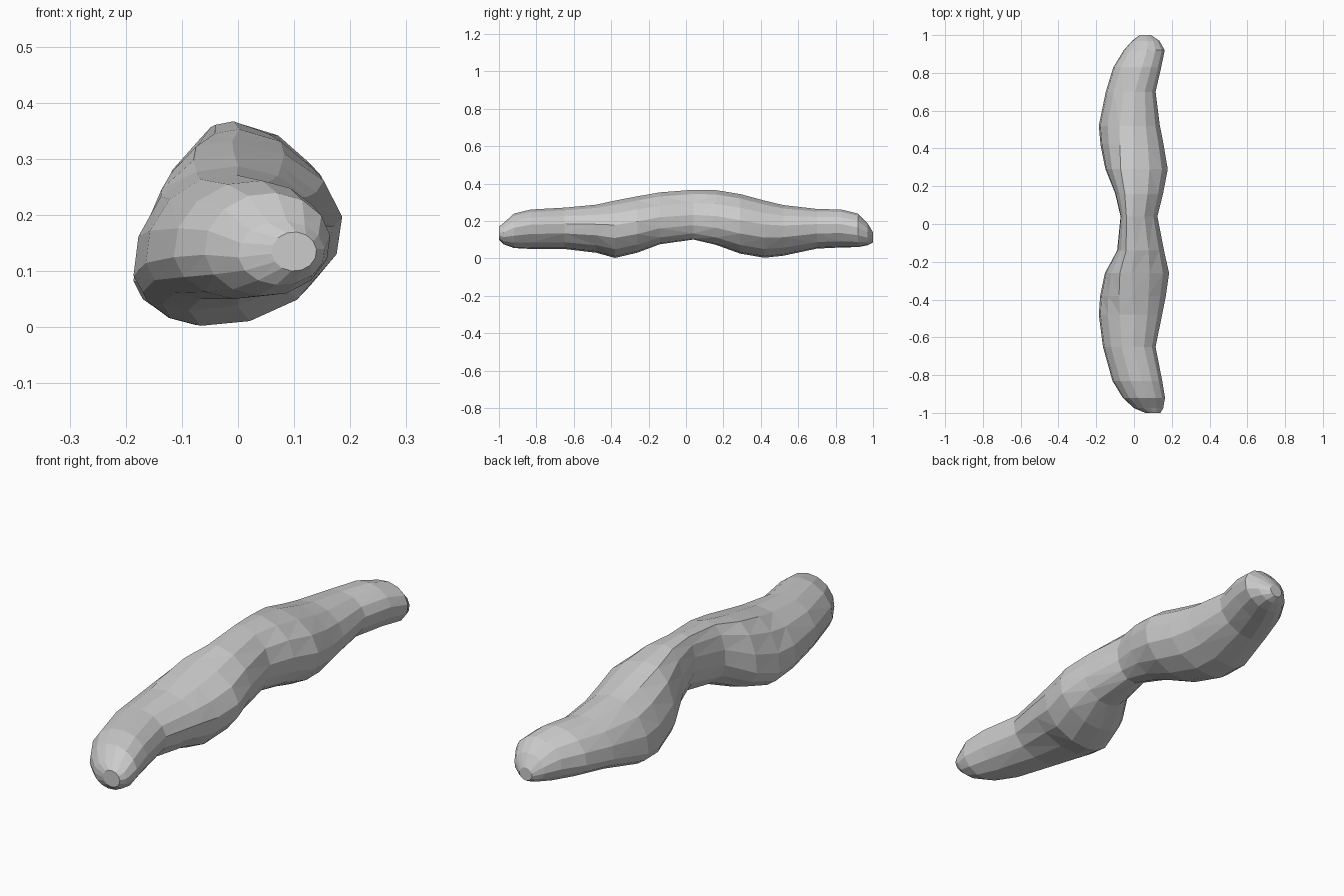
import bpy, bmesh
from math import sin, cos, pi

if "Cube" in bpy.data.objects:
    bpy.data.objects.remove(bpy.data.objects["Cube"])

SIDES = 14

# stations along the body: y, left x, right x, bottom z, top z
STATIONS = [
    (-1.0, .06, .14, .10, .17), (-.975, .00, .155, .075, .19),
    (-.92, -.06, .165, .055, .24), (-.83, -.115, .15, .05, .262),
    (-.65, -.165, .115, .05, .272), (-.48, -.187, .15, .03, .288),
    (-.38, -.18, .17, .002, .31), (-.26, -.155, .187, .03, .333),
    (-.14, -.09, .16, .075, .354), (.04, -.072, .125, .10, .368),
    (.16, -.10, .155, .072, .366), (.29, -.152, .18, .025, .345),
    (.42, -.178, .158, .003, .31), (.52, -.187, .138, .014, .286),
    (.70, -.15, .115, .052, .265), (.83, -.11, .145, .058, .262),
    (.92, -.055, .163, .06, .24), (.97, -.01, .135, .07, .19),
    (1.0, .03, .09, .085, .14),
]

# skew of the section by |y|: top x, bottom x, left height, right height (fractions)
SKEW = [(0, .22, .62, .55, .42), (.28, .36, .40, .32, .50),
        (.48, .50, .33, .27, .54), (.80, .55, .45, .38, .58),
        (1.0, .50, .50, .50, .50)]


def skew_at(d):
    for a, b in zip(SKEW, SKEW[1:]):
        if d <= b[0]:
            t = (d - a[0]) / (b[0] - a[0])
            return [p + (q - p) * t for p, q in zip(a[1:], b[1:])]
    return SKEW[-1][1:]


def section(y, x0, x1, z0, z1, turn):
    """Ring of four quarter ellipses meeting at the section's extremes."""
    ft, fb, fl, fr = skew_at(abs(y))
    w, h = x1 - x0, z1 - z0
    xt, xb = x0 + ft * w, x0 + fb * w
    zl, zr = z0 + fl * h, z0 + fr * h
    ring = []
    for i in range(SIDES):
        a = 2 * pi * (i + turn) / SIDES
        c, s = cos(a), sin(a)
        cx = xt if s > 0 else xb
        cz = zr if c > 0 else zl
        ring.append((cx + c * (x1 - cx if c > 0 else cx - x0), y,
                     cz + s * (z1 - cz if s > 0 else cz - z0)))
    return ring


# body: lofted faceted skin
bm = bmesh.new()
rings = [[bm.verts.new(p) for p in section(*st, 0.25)] for st in STATIONS]
for a, b in zip(rings, rings[1:]):
    for i in range(SIDES):
        j = (i + 1) % SIDES
        bm.faces.new((a[i], a[j], b[j], b[i]))
bm.faces.new(rings[0])
bm.faces.new(rings[-1][::-1])
bmesh.ops.recalc_face_normals(bm, faces=bm.faces)
bmesh.ops.triangulate(bm, faces=bm.faces)
mesh = bpy.data.meshes.new("curved_body")
bm.to_mesh(mesh)
bm.free()
body = bpy.data.objects.new("curved_body", mesh)
bpy.context.collection.objects.link(body)
